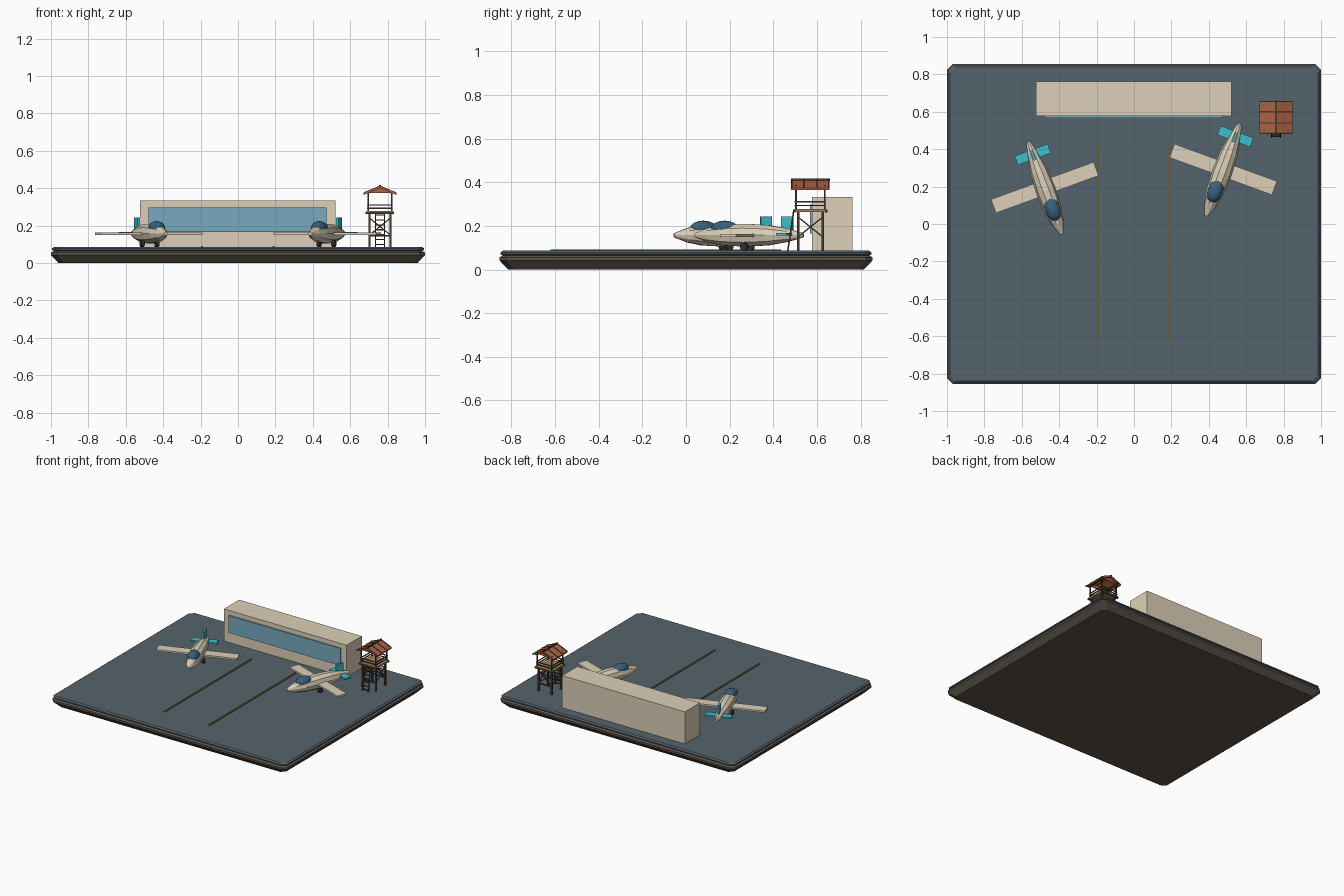
import bpy, bmesh, math
from mathutils import Matrix, Vector

if "Cube" in bpy.data.objects:
    bpy.data.objects.remove(bpy.data.objects["Cube"])


def mat(name, r, g, b):
    m = bpy.data.materials.new(name)
    m.diffuse_color = (r, g, b, 1)
    m.use_nodes = True
    m.node_tree.nodes["Principled BSDF"].inputs["Base Color"].default_value = m.diffuse_color
    return m


ASPHALT = mat("asphalt", 0.09, 0.125, 0.15)
EARTH = mat("earth", 0.11, 0.09, 0.07)
CREAM = mat("cream", 0.72, 0.63, 0.48)
GLASS = mat("glass", 0.19, 0.40, 0.53)
CANOPY = mat("canopy", 0.04, 0.12, 0.21)
TEAL = mat("teal", 0.05, 0.52, 0.62)
RUBBER = mat("rubber", 0.03, 0.03, 0.035)
PAINT = mat("line_paint", 0.16, 0.11, 0.03)
ROOF = mat("roof_red", 0.42, 0.12, 0.06)
WOOD = mat("dark_wood", 0.07, 0.045, 0.03)
PLANK = mat("plank", 0.36, 0.22, 0.10)


def finish(bm, name, m, xf=Matrix()):
    bmesh.ops.recalc_face_normals(bm, faces=bm.faces)
    me = bpy.data.meshes.new(name)
    bm.to_mesh(me)
    bm.free()
    me.materials.append(m)
    ob = bpy.data.objects.new(name, me)
    ob.matrix_world = xf
    bpy.context.collection.objects.link(ob)
    return ob


def box(name, lo, hi, m, xf=Matrix()):
    lo, hi = Vector(lo), Vector(hi)
    bm = bmesh.new()
    bmesh.ops.create_cube(bm, size=1, matrix=Matrix.Translation((lo + hi) / 2)
                          @ Matrix.Diagonal((*(hi - lo), 1)))
    return finish(bm, name, m, xf)


def beam(name, a, b, t, m, xf=Matrix()):
    a, b = Vector(a), Vector(b)
    d = b - a
    rot = d.to_track_quat('Z', 'Y').to_matrix().to_4x4()
    bm = bmesh.new()
    bmesh.ops.create_cube(bm, size=1, matrix=Matrix.Translation((a + b) / 2) @ rot
                          @ Matrix.Diagonal((t, t, d.length, 1)))
    return finish(bm, name, m, xf)


def loft(name, rings, m, xf=Matrix()):
    bm = bmesh.new()
    rows = [[bm.verts.new(p) for p in r] for r in rings]
    n = len(rows[0])
    for r, s in zip(rows, rows[1:]):
        for i in range(n):
            bm.faces.new((r[i], r[(i + 1) % n], s[(i + 1) % n], s[i]))
    bm.faces.new(rows[0])
    bm.faces.new(rows[-1])
    return finish(bm, name, m, xf)


def slab_ring(z, inset, c=0.03):
    x, y = 1 - inset, 0.855 - inset
    return [(x - c, -y, z), (x, -y + c, z), (x, y - c, z), (x - c, y, z),
            (-x + c, y, z), (-x, y - c, z), (-x, -y + c, z), (-x + c, -y, z)]


# ground slab: earth block with chamfered edges and asphalt on top
loft("ground_block", [slab_ring(*p) for p in
     ((0, 0.04), (0.042, 0), (0.056, 0), (0.066, 0.018))], EARTH)
loft("asphalt_top", [slab_ring(*p) for p in
     ((0.064, 0.016), (0.07, 0.005), (0.078, 0.005), (0.086, 0.016))], ASPHALT)

# taxi lines
for x in (-0.193, 0.19):
    box("taxi_line", (x - 0.006, -0.62, 0.08), (x + 0.006, 0.435, 0.092), PAINT)

# terminal building with long window
box("terminal", (-0.525, 0.578, 0.08), (0.52, 0.762, 0.333), CREAM)
box("terminal_window", (-0.478, 0.568, 0.166), (0.473, 0.60, 0.298), GLASS)


# aeroplane, local frame: nose at -y
def plane(cx, cy, deg):
    xf = Matrix.Translation((cx, cy, 0.157)) @ Matrix.Rotation(math.radians(deg), 4, 'Z')
    n = 10
    prof = ((-0.265, 0.010), (-0.20, 0.034), (-0.13, 0.048), (-0.02, 0.054),
            (0.09, 0.048), (0.19, 0.030), (0.262, 0.010))
    loft("fuselage", [[(r * math.cos(2 * math.pi * i / n), y,
                        1.02 * r * math.sin(2 * math.pi * i / n)) for i in range(n)]
                      for y, r in prof], CREAM, xf)
    bm = bmesh.new()
    bmesh.ops.create_uvsphere(bm, u_segments=12, v_segments=8, radius=1,
                              matrix=Matrix.Translation((0, -0.123, 0.03))
                              @ Matrix.Diagonal((0.042, 0.066, 0.037, 1)))
    finish(bm, "canopy", CANOPY, xf)
    box("wing", (-0.292, -0.039, -0.008), (0.292, 0.039, 0.005), CREAM, xf)
    box("tail_wing", (-0.094, 0.162, -0.002), (0.094, 0.214, 0.010), TEAL, xf)
    box("tail_fin", (-0.007, 0.155, 0.0), (0.007, 0.21, 0.086), TEAL, xf)
    for s in (-1, 1):
        bm = bmesh.new()
        bmesh.ops.create_cone(bm, cap_ends=True, segments=12, radius1=0.018, radius2=0.018,
                              depth=0.018, matrix=Matrix.Translation((s * 0.042, -0.012, -0.053))
                              @ Matrix.Rotation(math.pi / 2, 4, 'Y'))
        finish(bm, "wheel", RUBBER, xf)
        beam("wheel_strut", (s * 0.036, -0.012, -0.05), (s * 0.03, -0.012, -0.02), 0.01, RUBBER, xf)


plane(-0.477, 0.195, 20)
plane(0.477, 0.292, -20)

# watch tower, local frame centred on its footprint
T = Matrix.Translation((0.759, 0.570, 0))
L = 0.056
for sx in (-1, 1):
    for sy in (-1, 1):
        beam("tower_leg", (sx * L, sy * L, 0.08), (sx * L, sy * L, 0.272), 0.012, WOOD, T)
        beam("roof_post", (sx * 0.062, sy * 0.066, 0.27), (sx * 0.062, sy * 0.066, 0.385), 0.008, WOOD, T)
    # side and back bracing between the legs
    for a, b in (((sx * L, -L), (sx * L, L)), ((-sx * L, L), (sx * L, L))):
        beam("brace", (*a, 0.15), (*b, 0.24), 0.006, WOOD, T)
        beam("brace", (*b, 0.15), (*a, 0.24), 0.006, WOOD, T)
    beam("leg_tie", (-L, sx * L, 0.145), (L, sx * L, 0.145), 0.008, WOOD, T)

# platform and railings
box("platform", (-0.073, -0.077, 0.264), (0.073, 0.077, 0.277), PLANK, T)
for s in (-1, 1):
    box("platform_edge", (-0.076, s * 0.073 - 0.005, 0.262), (0.076, s * 0.073 + 0.005, 0.273), WOOD, T)
    for z in (0.293, 0.311):
        beam("side_rail", (s * 0.065, -0.072, z), (s * 0.065, 0.072, z), 0.006, WOOD, T)
        beam("end_rail", (-0.068, s * 0.069, z), (0.068, s * 0.069, z), 0.006, WOOD, T)

# gabled roof with ridge, battens and gable ends
for s in (-1, 1):
    def slope(u, d):  # u: 0 at ridge, 1 at eave
        return s * 0.088 * u, 0.411 - 0.037 * u + d
    loft("roof_slope", [[(x, y, z) for x, z in
                         (slope(0, 0), slope(1, 0), slope(1, -0.01), slope(0, -0.01))]
                        for y in (-0.088, 0.088)], ROOF, T)
    for y in (-0.084, -0.03, 0.03, 0.084):
        (x0, z0), (x1, z1) = slope(0, 0), slope(1, 0)
        beam("roof_batten", (x0, y, z0), (x1, y, z1), 0.006, WOOD, T)
    loft("gable_end", [[(-0.068, y, 0.374), (0.068, y, 0.374), (0, y, 0.403)]
                       for y in (s * 0.066, s * 0.072)], ROOF, T)
    beam("eave_beam", (s * 0.062, -0.085, 0.375), (s * 0.062, 0.085, 0.375), 0.009, WOOD, T)
beam("ridge_beam", (0, -0.09, 0.411), (0, 0.09, 0.411), 0.01, WOOD, T)

# ladder leaning on the front
for s in (-1, 1):
    beam("ladder_rail", (s * 0.024, -0.104, 0.083), (s * 0.024, -0.076, 0.272), 0.007, WOOD, T)
for i in range(7):
    f = (i + 0.5) / 7
    y, z = -0.104 + 0.028 * f, 0.085 + 0.185 * f
    beam("ladder_rung", (-0.024, y, z), (0.024, y, z), 0.006, WOOD, T)
